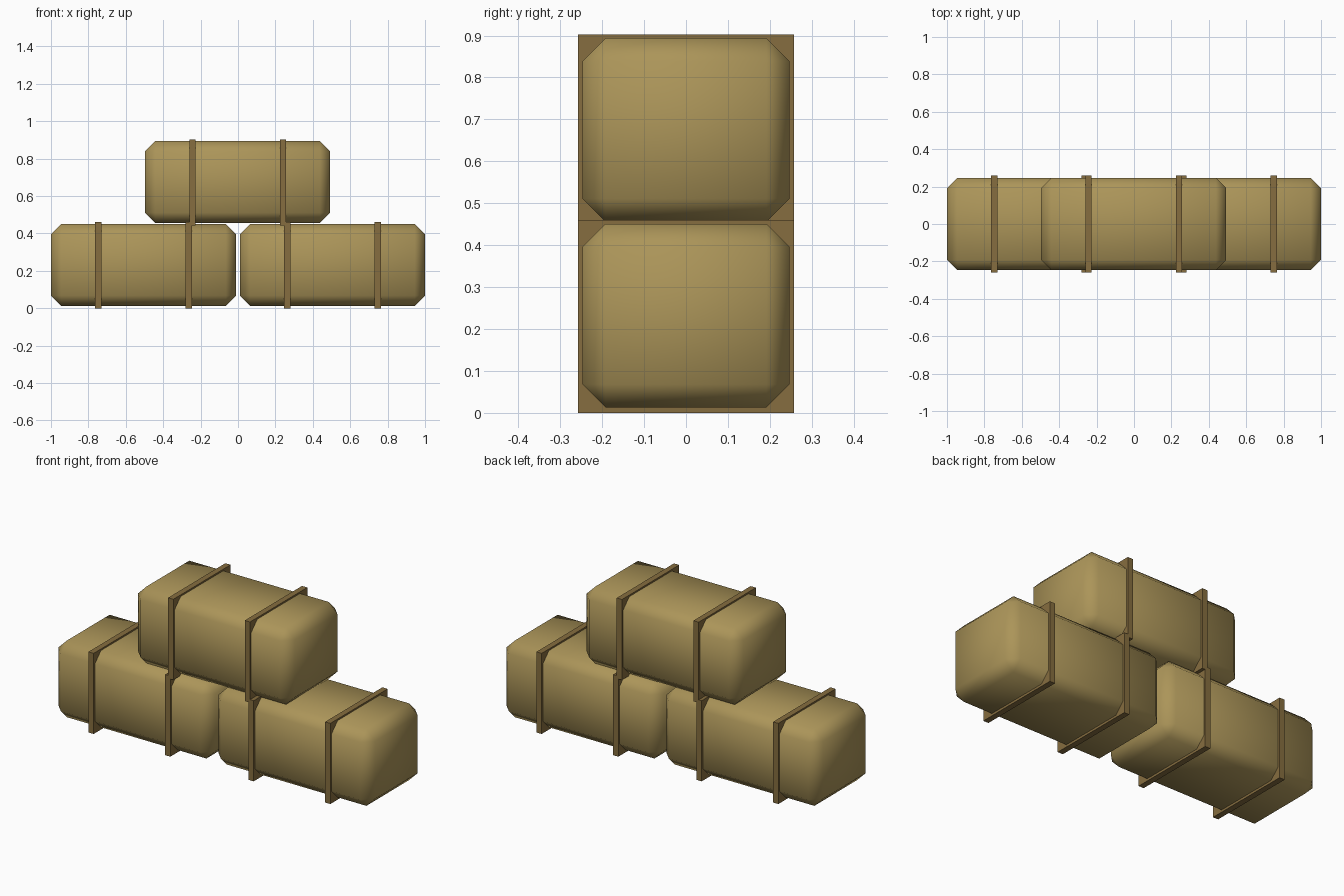
import bpy
import bmesh

cube = bpy.data.objects.get("Cube")
if cube:
    bpy.data.objects.remove(cube, do_unlink=True)


def make_material(name, color):
    mat = bpy.data.materials.new(name)
    mat.use_nodes = True
    mat.diffuse_color = color
    mat.node_tree.nodes["Principled BSDF"].inputs["Base Color"].default_value = color
    return mat


canvas = make_material("tan canvas", (0.41, 0.30, 0.10, 1))
leather = make_material("brown strap", (0.24, 0.155, 0.05, 1))


def make_box(name, center, size, mat, chamfer=0):
    bm = bmesh.new()
    bmesh.ops.create_cube(bm, size=1)
    bmesh.ops.scale(bm, vec=size, verts=bm.verts)
    if chamfer:
        # Single-segment chamfer, softened by smooth shading
        bmesh.ops.bevel(bm, geom=bm.edges[:], offset=chamfer,
                        segments=1, affect='EDGES')
        for face in bm.faces:
            face.smooth = True
    mesh = bpy.data.meshes.new(name)
    bm.to_mesh(mesh)
    bm.free()
    mesh.materials.append(mat)
    obj = bpy.data.objects.new(name, mesh)
    obj.location = center
    bpy.context.collection.objects.link(obj)
    return obj


STRAP_HEIGHT = 0.46
bundles = {
    "right": (-0.505, 0),
    "left": (0.505, 0),
    "upper": (-0.002, 0.443),
}

# Each padded bundle is held by two straps
for side, (x, base) in bundles.items():
    z = base + STRAP_HEIGHT / 2
    make_box(side + "_bundle", (x, 0, z + 0.002), (0.99, 0.494, 0.438), canvas, 0.055)
    for label, dx in (("strap_a", -0.242), ("strap_b", 0.242)):
        make_box(side + "_" + label, (x + dx, 0, z), (0.033, 0.516, STRAP_HEIGHT), leather)
